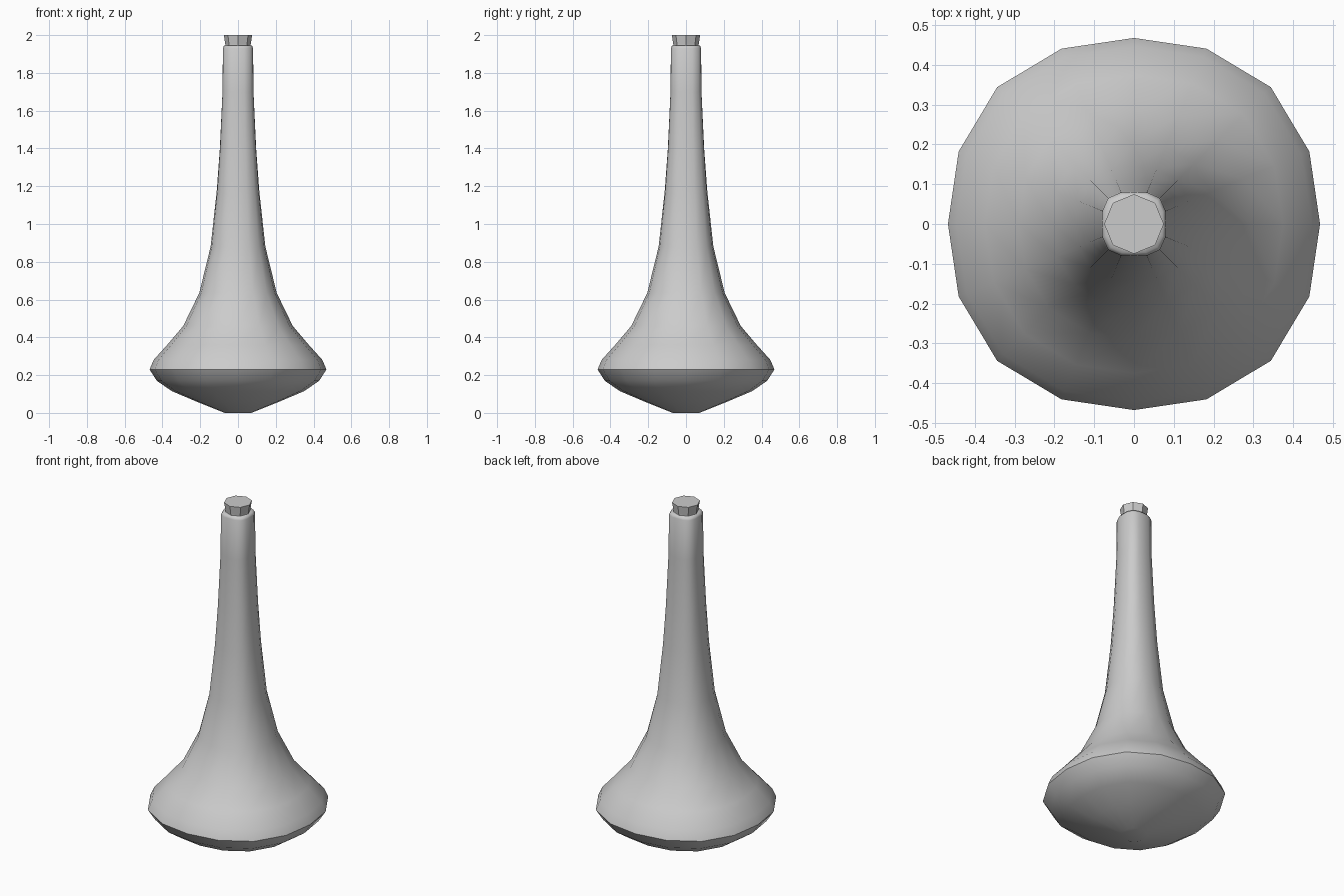
import bpy
import bmesh
from math import cos, sin, pi

cube = bpy.data.objects.get("Cube")
if cube:
    bpy.data.objects.remove(cube, do_unlink=True)

grey = bpy.data.materials.new("light grey")
grey.use_nodes = True
colour = (0.6, 0.6, 0.6, 1)
grey.diffuse_color = colour
grey.node_tree.nodes["Principled BSDF"].inputs["Base Color"].default_value = colour


def lathe(name, profile, sides, sharp_rings):
    """Turn (radius, height, corner bulge) rows; bulge pushes the diagonals out."""
    bm = bmesh.new()
    rings = []
    for radius, z, bulge in profile:
        ring = []
        for i in range(sides):
            a = 2 * pi * i / sides
            r = radius * (1 + bulge * sin(2 * a) ** 2)
            ring.append(bm.verts.new((r * cos(a), r * sin(a), z)))
        rings.append(ring)
    for low, high in zip(rings, rings[1:]):
        for i in range(sides):
            j = (i + 1) % sides
            bm.faces.new((low[i], low[j], high[j], high[i])).smooth = True
    bm.faces.new(rings[0][::-1]).smooth = True
    bm.faces.new(rings[-1]).smooth = True
    for k in sharp_rings:
        for i in range(sides):
            bm.edges.get((rings[k][i], rings[k][(i + 1) % sides])).smooth = False
    mesh = bpy.data.meshes.new(name)
    bm.to_mesh(mesh)
    bm.free()
    mesh.materials.append(grey)
    obj = bpy.data.objects.new(name, mesh)
    bpy.context.collection.objects.link(obj)
    return obj


# Flared body: shallow underside, sharp rim, tapering neck with a soft lip
lathe("flared_body", [
    (0.07, 0.0, 0.04), (0.22, 0.06, 0.04), (0.35, 0.115, 0.04),
    (0.43, 0.17, 0.04), (0.468, 0.23, 0.04), (0.447, 0.28, 0.04),
    (0.375, 0.36, 0.04), (0.29, 0.46, 0.04), (0.205, 0.635, 0.05),
    (0.145, 0.88, 0.07), (0.113, 1.17, 0.1), (0.096, 1.4, 0.13),
    (0.082, 1.7, 0.15), (0.08, 1.93, 0.15), (0.074, 1.945, 0.12),
    (0.06, 1.945, 0.0),
], 16, [4])

# Octagonal plug, widening slightly upwards, with flat sides
plug = lathe("neck_plug", [(0.066, 1.92, 0), (0.067, 1.95, 0), (0.075, 2.0, 0)], 8, [])
for face in plug.data.polygons:
    face.use_smooth = False
